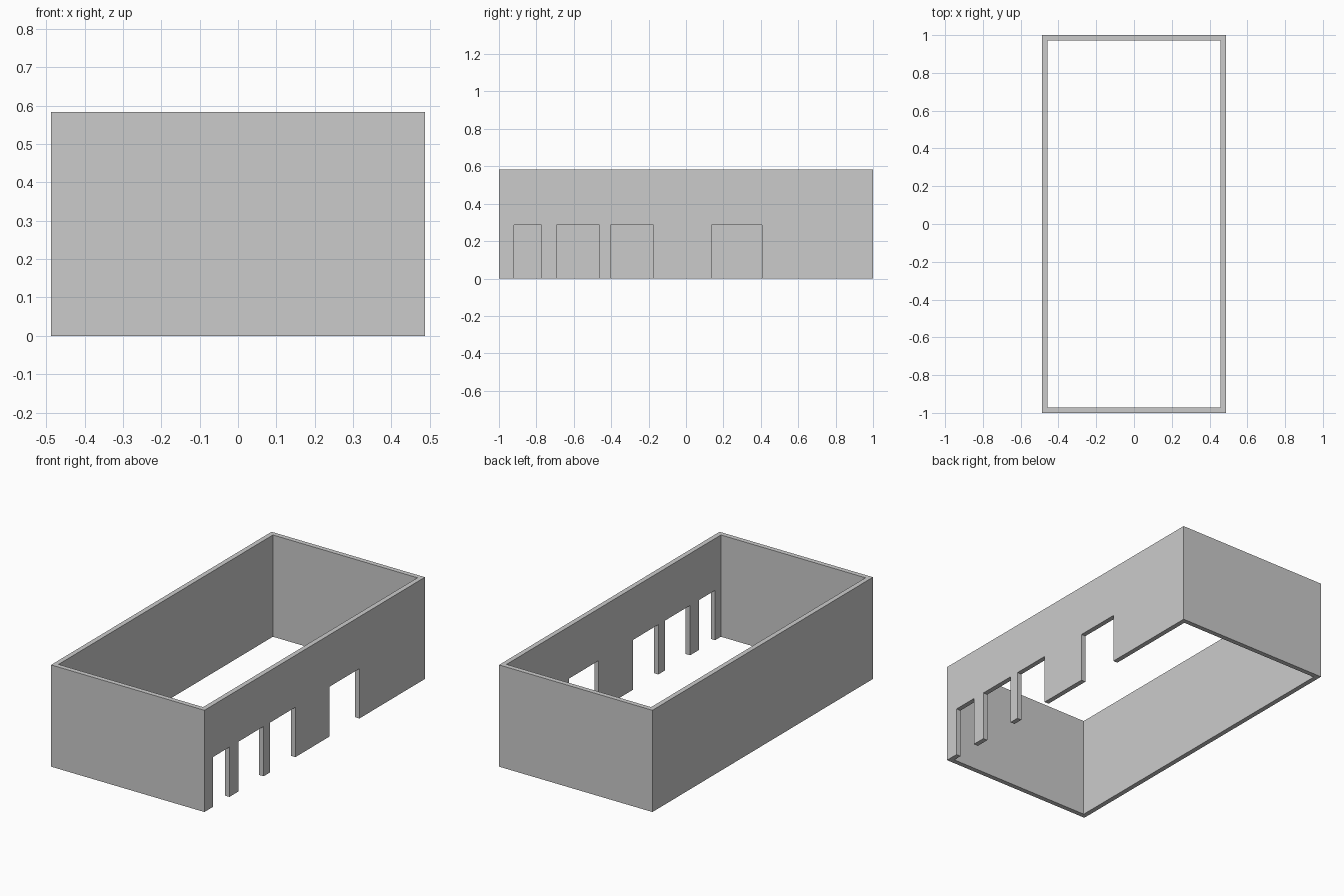
import bpy
import bmesh

if "Cube" in bpy.data.objects:
    bpy.data.objects.remove(bpy.data.objects["Cube"])

HX, HY, H = 0.487, 1.0, 0.584      # half width, half length, height
T = 0.028                          # wall thickness
DOOR_H = 0.286
DOORS = [(-0.92, -0.773), (-0.693, -0.463), (-0.405, -0.175), (0.136, 0.406)]


def make_object(name, bm):
    bmesh.ops.recalc_face_normals(bm, faces=bm.faces)
    mesh = bpy.data.meshes.new(name)
    bm.to_mesh(mesh)
    bm.free()
    obj = bpy.data.objects.new(name, mesh)
    bpy.context.collection.objects.link(obj)
    return obj


def add_box(bm, lo, hi):
    verts = bmesh.ops.create_cube(bm, size=1)["verts"]
    for v in verts:
        v.co = [lo[i] + (v.co[i] + 0.5) * (hi[i] - lo[i]) for i in range(3)]


# Open rectangular ring of walls: flat rim extruded upwards
bm = bmesh.new()
corners = [(-1, -1), (1, -1), (1, 1), (-1, 1)]
outer = [bm.verts.new((sx * HX, sy * HY, 0)) for sx, sy in corners]
inner = [bm.verts.new((sx * (HX - T), sy * (HY - T), 0)) for sx, sy in corners]
rim = []
for i in range(4):
    j = (i + 1) % 4
    rim.append(bm.faces.new((outer[i], outer[j], inner[j], inner[i])))
top = bmesh.ops.extrude_face_region(bm, geom=rim, use_keep_orig=True)["geom"]
bmesh.ops.translate(bm, vec=(0, 0, H),
                    verts=[g for g in top if isinstance(g, bmesh.types.BMVert)])
walls = make_object("walls", bm)

# Doorways cut through the right wall only
bm = bmesh.new()
for y0, y1 in DOORS:
    add_box(bm, (HX - 2 * T, y0, -0.1), (HX + T, y1, DOOR_H))
cutter = make_object("doorway_cutter", bm)
cutter.hide_render = True

mod = walls.modifiers.new("doorways", 'BOOLEAN')
mod.operation = 'DIFFERENCE'
mod.solver = 'EXACT'
mod.object = cutter
bpy.context.view_layer.objects.active = walls
walls.select_set(True)
bpy.ops.object.modifier_apply(modifier=mod.name)
bpy.data.objects.remove(cutter)
